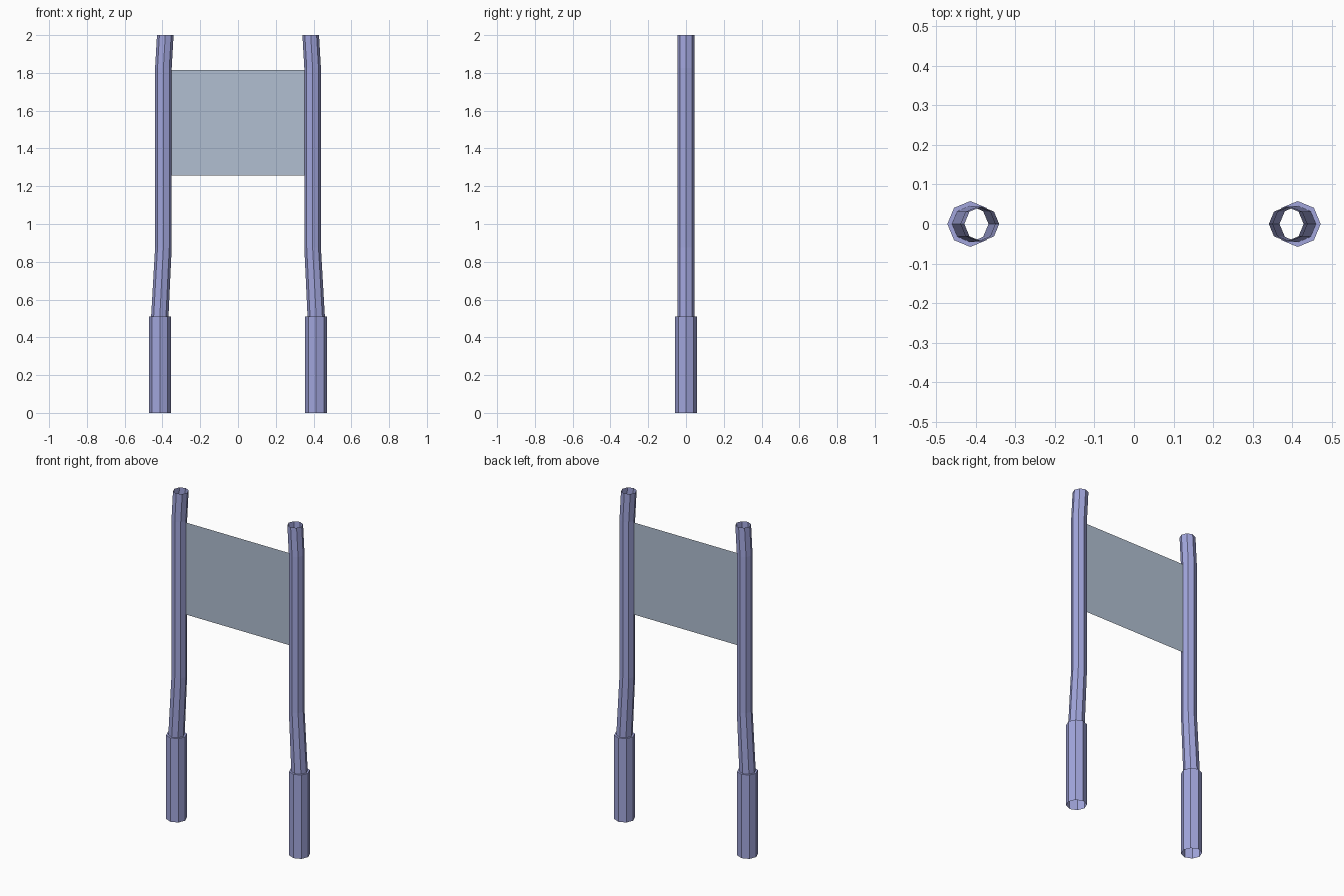
import bpy, bmesh
from math import cos, sin, pi

if "Cube" in bpy.data.objects:
    bpy.data.objects.remove(bpy.data.objects["Cube"])

SIDES = 8


def material(name, color):
    mat = bpy.data.materials.new(name)
    mat.diffuse_color = color
    mat.use_nodes = True
    mat.node_tree.nodes["Principled BSDF"].inputs["Base Color"].default_value = mat.diffuse_color
    return mat


def add_object(name, bm, mat):
    mesh = bpy.data.meshes.new(name)
    bm.to_mesh(mesh)
    bm.free()
    mesh.materials.append(mat)
    obj = bpy.data.objects.new(name, mesh)
    bpy.context.collection.objects.link(obj)
    return obj


def bent_post(name, side, rings, mat):
    """Open octagonal tube through rings of (centre x, z, radius)."""
    bm = bmesh.new()
    loops = [[bm.verts.new((side * x + r * cos(2 * pi * i / SIDES),
                            r * sin(2 * pi * i / SIDES), z))
              for i in range(SIDES)] for x, z, r in rings]
    for low, high in zip(loops, loops[1:]):
        for i in range(SIDES):
            j = (i + 1) % SIDES
            bm.faces.new((low[i], low[j], high[j], high[i]))
    return add_object(name, bm, mat)


blue = material("post_blue", (0.36, 0.38, 0.72, 1))
slate = material("panel_slate", (0.44, 0.52, 0.64, 1))

# Posts: wide sleeve, ledge, then a slim tube that bends inward twice
post_rings = [(0.414, 0.0, 0.058), (0.414, 0.51, 0.058),
              (0.414, 0.51, 0.046), (0.395, 0.875, 0.044),
              (0.395, 1.825, 0.044), (0.385, 2.0, 0.044)]
for side, label in ((-1, "left"), (1, "right")):
    bent_post(label + "_post", side, post_rings, blue)

# Flat sign panel between the posts
bm = bmesh.new()
bm.faces.new([bm.verts.new((x, 0, z)) for x, z in
              ((-0.352, 1.256), (0.352, 1.256), (0.352, 1.816), (-0.352, 1.816))])
add_object("sign_panel", bm, slate)
